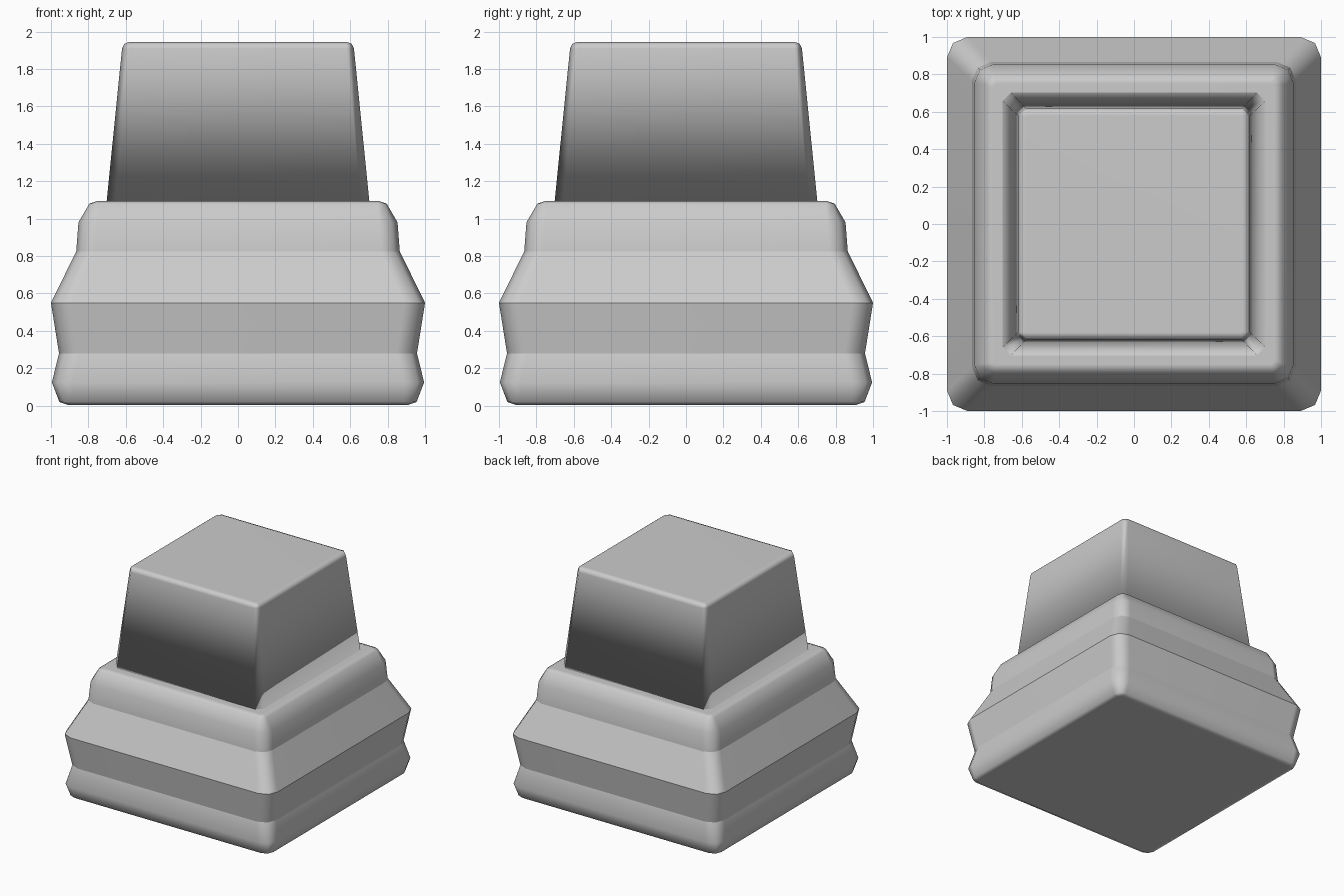
import bpy
import bmesh
import math

if "Cube" in bpy.data.objects:
    bpy.data.objects.remove(bpy.data.objects["Cube"])


def square_ring(half, z, radius, segments):
    """Square outline with rounded or chamfered corners."""
    pts = []
    c = half - radius
    for k, (sx, sy) in enumerate([(1, 1), (-1, 1), (-1, -1), (1, -1)]):
        for i in range(segments + 1):
            a = math.radians(90 * k + 90 * i / segments)
            pts.append((sx * c + radius * math.cos(a),
                        sy * c + radius * math.sin(a), z))
    return pts


def stacked_block(name, profile, segments, sharp_rows=()):
    """Loft square rings (half width, z, corner radius) into a closed solid."""
    bm = bmesh.new()
    rings = [[bm.verts.new(p) for p in square_ring(h, z, r, segments)]
             for h, z, r in profile]
    n = len(rings[0])
    for low, high in zip(rings, rings[1:]):
        for i in range(n):
            j = (i + 1) % n
            bm.faces.new((low[i], low[j], high[j], high[i]))
    bm.faces.new(list(reversed(rings[0])))
    bm.faces.new(rings[-1])
    for f in bm.faces:
        f.smooth = True
    for row in sharp_rows:
        for i in range(n):
            bm.edges.get((rings[row][i], rings[row][(i + 1) % n])).smooth = False
    bmesh.ops.recalc_face_normals(bm, faces=bm.faces)
    mesh = bpy.data.meshes.new(name)
    bm.to_mesh(mesh)
    bm.free()
    obj = bpy.data.objects.new(name, mesh)
    bpy.context.collection.objects.link(obj)
    wn = obj.modifiers.new("Weighted Normals", 'WEIGHTED_NORMAL')
    wn.keep_sharp = True
    return obj


# Moulded plinth with a waist, flared rim and stepped shoulder
stacked_block("base_plinth", [
    (0.91, 0.005, 0.03),
    (0.955, 0.02, 0.07),
    (0.995, 0.125, 0.11),
    (0.957, 0.28, 0.11),
    (1.00, 0.55, 0.11),
    (0.865, 0.825, 0.10),
    (0.853, 0.98, 0.10),
    (0.795, 1.08, 0.05),
    (0.75, 1.095, 0.02),
], 2, sharp_rows=(3, 4, 5))

# Tapered block standing on the plinth
stacked_block("top_block", [
    (0.702, 1.095, 0.045),
    (0.62, 1.91, 0.04),
    (0.608, 1.935, 0.03),
    (0.58, 1.945, 0.005),
], 1)
